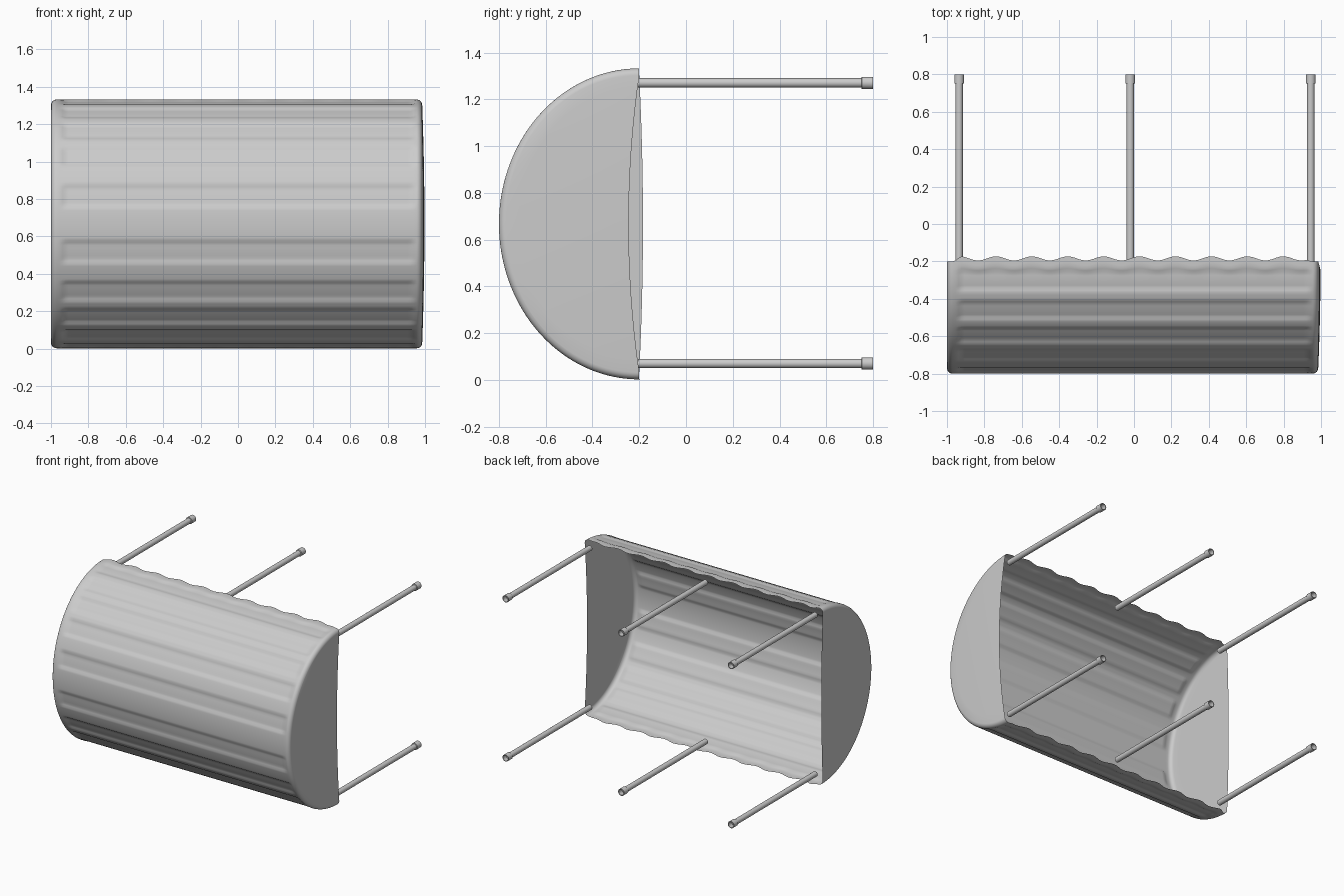
import bpy, bmesh
from math import sin, cos, pi, radians, degrees

if "Cube" in bpy.data.objects:
    bpy.data.objects.remove(bpy.data.objects["Cube"])

X0, X1 = -1.0, 0.985            # end plates
CY, CZ, RY, RZ = -0.2, 0.667, 0.6, 0.665
FIL = 0.03                      # rounded rim radius
GROOVES = [-80, -64, -48.5, -33, -13, 13, 33, 48.5, 64, 80]
N = 144


def smooth(t):
    t = min(max(t, 0), 1)
    return t * t * (3 - 2 * t)


def groove(x, a):
    """Inward depth of the long shallow panels."""
    d = min(abs(degrees(a) - g) for g in GROOVES)
    return 0.009 * smooth((5.8 - d) / 2) * smooth((x + 0.95) / 0.03) * smooth((0.955 - x) / 0.03)


def shell_point(x, a):
    inset = groove(x, a)
    edge = smooth((abs(degrees(a)) - 80) / 10)
    ends = smooth((x - X0 - 0.03) / 0.05) * smooth((X1 - 0.03 - x) / 0.05)
    wave = edge * ends * (0.016 + 0.011 * cos(2 * pi * (x + 0.93) / 0.192))
    return (x, CY - (RY - inset) * cos(a) + wave, CZ + (RZ - inset) * sin(a))


def plate_point(x, a, inset, s, bow, bulge):
    """Half-ellipse end plate whose open edge is bowed by `bow`."""
    c, t = cos(a) * s, sin(a) * s
    k = (1 - t * t) * (1 - c)
    return (x + bulge * (1 - t * t - c * c), CY - (RY - inset) * c + bow * k, CZ + (RZ - inset) * t)


def end_rows(x, sign, bow, bulge):
    rows = []
    for i in range(11):                     # flat plate, centre outwards
        s = i / 10
        rows.append(lambda a, s=s: plate_point(x, a, FIL, s, bow, bulge))
    for i in range(1, 6):                   # rounded rim
        f = i / 6 * pi / 2
        rows.append(lambda a, f=f: plate_point(x - sign * FIL * (1 - cos(f)), a, FIL * (1 - sin(f)), 1, 0, 0))
    return rows


# half-barrel shell with end plates
rows = end_rows(X0, -1, 0.016, 0)
xs = [X0 + FIL + (X1 - X0 - 2 * FIL) * i / 120 for i in range(121)]
rows += [lambda a, x=x: shell_point(x, a) for x in xs]
rows += end_rows(X1, 1, -0.045, 0.012)[::-1]

bm = bmesh.new()
grid = [[bm.verts.new(r(-pi / 2 + pi * j / N)) for j in range(N + 1)] for r in rows]
for r0, r1 in zip(grid, grid[1:]):
    for j in range(N):
        bm.faces.new((r0[j], r0[j + 1], r1[j + 1], r1[j]))
bmesh.ops.remove_doubles(bm, verts=bm.verts, dist=1e-5)
for f in bm.faces:
    f.smooth = True
bm.normal_update()
front = min(bm.faces, key=lambda f: f.calc_center_median().y)
if front.normal.y > 0:
    bmesh.ops.reverse_faces(bm, faces=bm.faces)
me = bpy.data.meshes.new("barrel_shell")
bm.to_mesh(me)
bm.free()
bpy.context.collection.objects.link(bpy.data.objects.new("barrel_shell", me))


# support rods with open sockets at the tip, lathed around y
def lathe(name, profile, x, z, seg=24):
    bm = bmesh.new()
    rings = [[bm.verts.new((x + r * cos(2 * pi * k / seg), y, z + r * sin(2 * pi * k / seg)))
              for k in range(seg)] for r, y in profile]
    for a, b in zip(rings, rings[1:]):
        for k in range(seg):
            n = (k + 1) % seg
            bm.faces.new((a[k], a[n], b[n], b[k]))
    bm.faces.new(rings[0])
    bm.faces.new(rings[-1])
    bmesh.ops.recalc_face_normals(bm, faces=bm.faces)
    me = bpy.data.meshes.new(name)
    bm.to_mesh(me)
    bm.free()
    ob = bpy.data.objects.new(name, me)
    bpy.context.collection.objects.link(ob)
    bpy.ops.object.select_all(action='DESELECT')
    ob.select_set(True)
    bpy.context.view_layer.objects.active = ob
    bpy.ops.object.shade_smooth_by_angle(angle=radians(35))


for level, z in (("lower", 0.07), ("upper", 1.27)):
    for side, x in (("left", -0.935), ("middle", -0.02), ("right", 0.945)):
        lathe(f"{level}_{side}_rod", [(0.02, -0.205), (0.02, 0.76)], x, z)
        lathe(f"{level}_{side}_socket",
              [(0.02, 0.75), (0.026, 0.752), (0.026, 0.80), (0.021, 0.80), (0.021, 0.762)], x, z)
